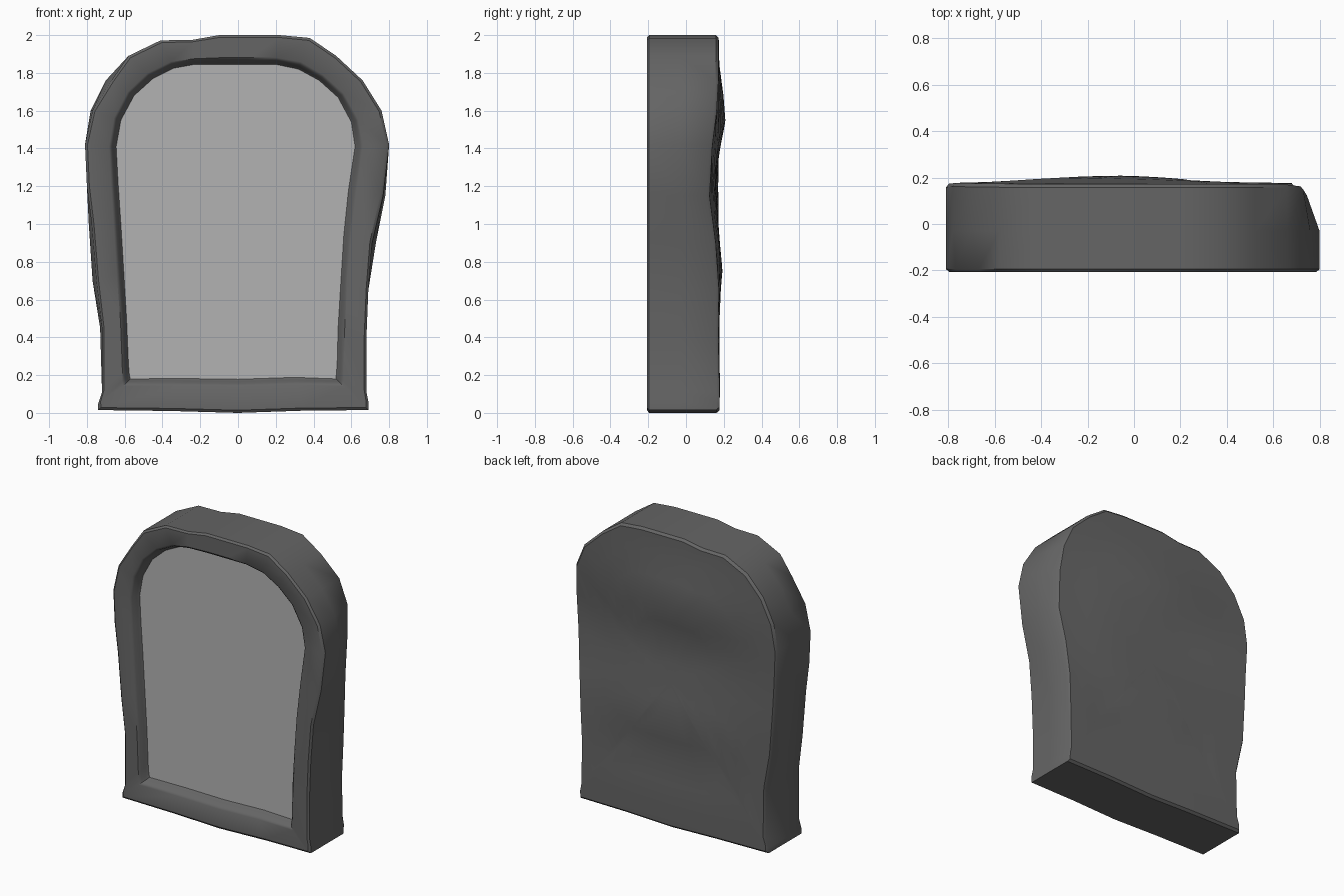
import bpy, bmesh, math

if "Cube" in bpy.data.objects:
    bpy.data.objects.remove(bpy.data.objects["Cube"])

# Matched profile points: (outer x, outer z, panel x, panel z)
PROFILE = [
    (-.74, .015, -.57, .18), (-.74, .05, -.575, .20), (-.72, .11, -.58, .26),
    (-.73, .45, -.59, .50), (-.77, .70, -.605, .75), (-.79, 1.0, -.62, 1.0),
    (-.80, 1.2, -.635, 1.22), (-.81, 1.42, -.645, 1.41), (-.78, 1.6, -.62, 1.55),
    (-.70, 1.76, -.55, 1.68), (-.58, 1.89, -.45, 1.77), (-.41, 1.972, -.34, 1.825),
    (-.24, 1.975, -.23, 1.845), (-.10, 2.0, -.09, 1.845), (.06, 2.0, .06, 1.845),
    (.22, 2.0, .20, 1.845), (.38, 1.985, .32, 1.82), (.52, 1.89, .43, 1.76),
    (.66, 1.76, .53, 1.67), (.76, 1.6, .60, 1.54), (.80, 1.42, .62, 1.41),
    (.78, 1.15, .585, 1.18), (.73, .90, .56, .94), (.69, .65, .545, .70),
    (.68, .40, .53, .45), (.68, .11, .525, .26), (.69, .06, .52, .20),
    (.69, .015, .52, .18), (.35, .012, .30, .188), (0, 0, 0, .178), (-.35, .01, -.30, .182)]
# Worn spots: how far the edge is pulled in at each profile point
FRONT_WEAR = {3: .01, 4: .02, 5: .015, 8: .01, 9: .03, 21: .012, 22: .02}
BACK_WEAR = {3: .01, 19: .03, 20: .055, 21: .04, 22: .02}
PANEL_Y, FRONT_Y = -.145, -.207
CENTRE = (0, 1.0)


def frame_ring(t, y, wear=None):
    """Loop between the panel edge (t=0) and the outer edge (t=1)."""
    ring = []
    for i, (ox, oz, ix, iz) in enumerate(PROFILE):
        if wear and i in wear:
            ox -= math.copysign(wear[i], ox)
        ring.append((ix + (ox - ix) * t, y, iz + (oz - iz) * t))
    return ring


def bump(x, z, cx, cz, wx, wz):
    return math.exp(-((x - cx) / wx) ** 2 - ((z - cz) / wz) ** 2)


def back_y(x, z):
    return (.173 + .037 * bump(x, z, -.1, 1.58, .45, .17)
            - .05 * bump(x, z, .8, 1.22, .35, .32)
            - .015 * bump(x, z, 0, 1.22, .6, .16)
            + .02 * bump(x, z, -.05, .74, .6, .15)
            - .01 * bump(x, z, 0, .48, .8, .09)
            + .007 * bump(x, z, 0, .15, 1, .2))


def back_ring(s, inset=0.0):
    """Outline scaled towards the centre of the wavy back."""
    ring = []
    for x, _, z in frame_ring(1, 0, BACK_WEAR):
        x, z = CENTRE[0] + (x - CENTRE[0]) * s, CENTRE[1] + (z - CENTRE[1]) * s
        ring.append((x, back_y(x, z) - inset, z))
    return ring


def build(name, rings, colour, cap=None):
    bm = bmesh.new()
    loops = [[bm.verts.new(p) for p in r] for r in rings]
    n = len(loops[0])
    for a, b in zip(loops, loops[1:]):
        for i in range(n):
            j = (i + 1) % n
            bm.faces.new((a[i], a[j], b[j], b[i]))
    if cap:
        c = bm.verts.new(cap)
        for i in range(n):
            bm.faces.new((loops[-1][i], loops[-1][(i + 1) % n], c))
    else:
        bm.faces.new(loops[-1])
    bmesh.ops.recalc_face_normals(bm, faces=bm.faces)
    if len(rings) == 1 and next(iter(bm.faces)).normal.y > 0:
        bmesh.ops.reverse_faces(bm, faces=bm.faces)
    me = bpy.data.meshes.new(name)
    bm.to_mesh(me)
    bm.free()
    ob = bpy.data.objects.new(name, me)
    bpy.context.collection.objects.link(ob)
    mat = bpy.data.materials.new(name + "_colour")
    mat.diffuse_color = colour
    mat.use_nodes = True
    mat.node_tree.nodes["Principled BSDF"].inputs["Base Color"].default_value = mat.diffuse_color
    me.materials.append(mat)
    bpy.ops.object.select_all(action='DESELECT')
    ob.select_set(True)
    bpy.context.view_layer.objects.active = ob
    bpy.ops.object.shade_smooth_by_angle(angle=math.radians(40))
    return ob


# Stone slab: recess wall, front frame, sides, then the wavy back
rings = [frame_ring(0, PANEL_Y), frame_ring(.07, -.16), frame_ring(.14, -.195),
         frame_ring(.23, FRONT_Y), frame_ring(.92, FRONT_Y, FRONT_WEAR),
         frame_ring(1, -.195, FRONT_WEAR), frame_ring(1, -.03),
         back_ring(1, .015)]
rings += [back_ring(s) for s in (.985, .85, .7, .55, .4, .25, .12)]
build("stone_slab", rings, (.13, .13, .13, 1),
      cap=(CENTRE[0], back_y(*CENTRE), CENTRE[1]))

# Lighter recessed panel
build("front_panel", [frame_ring(0, PANEL_Y)], (.45, .45, .45, 1))
